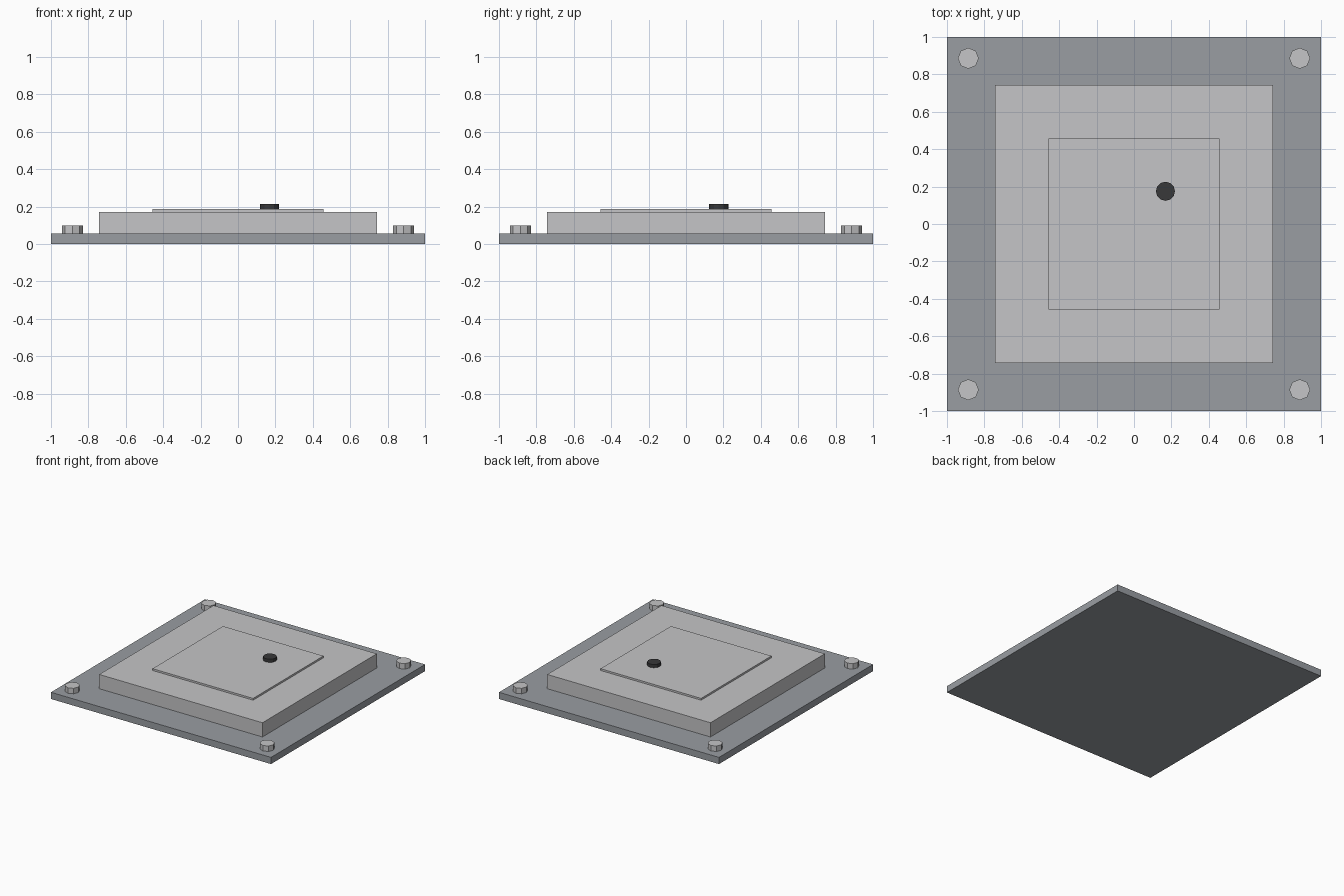
import bpy, bmesh
from mathutils import Matrix

cube = bpy.data.objects.get("Cube")
if cube:
    bpy.data.objects.remove(cube, do_unlink=True)


def material(name, rgb):
    m = bpy.data.materials.new(name)
    m.use_nodes = True
    colour = (*rgb, 1)
    m.diffuse_color = colour
    m.node_tree.nodes["Principled BSDF"].inputs["Base Color"].default_value = colour
    return m


def add_part(name, bm, mat):
    mesh = bpy.data.meshes.new(name)
    bm.to_mesh(mesh)
    bm.free()
    mesh.materials.append(mat)
    obj = bpy.data.objects.new(name, mesh)
    bpy.context.collection.objects.link(obj)


def slab(name, half, bottom, top, mat):
    """Square block centred on the origin."""
    bm = bmesh.new()
    place = Matrix.Translation((0, 0, (bottom + top) / 2))
    size = Matrix.Diagonal((half * 2, half * 2, top - bottom, 1))
    bmesh.ops.create_cube(bm, size=1, matrix=place @ size)
    add_part(name, bm, mat)


def disc(name, x, y, radius, bottom, top, sides, mat):
    """Upright flat-sided prism."""
    bm = bmesh.new()
    bmesh.ops.create_cone(bm, cap_ends=True, segments=sides, radius1=radius,
                          radius2=radius, depth=top - bottom,
                          matrix=Matrix.Translation((x, y, (bottom + top) / 2)))
    add_part(name, bm, mat)


steel = material("blue grey steel", (0.32, 0.34, 0.365))
light = material("light grey metal", (0.56, 0.56, 0.57))
black = material("black rubber", (0.04, 0.04, 0.042))

BASE, BODY, LID = 0.055, 0.172, 0.187

# Stacked plates
slab("base_plate", 1.0, 0, BASE, steel)
slab("raised_body", 0.742, BASE, BODY, light)
slab("lid_panel", 0.457, BODY, LID, light)

# Corner bolts
for side, sx in (("right", -1), ("left", 1)):
    for end, sy in (("front", -1), ("back", 1)):
        disc(f"bolt_{end}_{side}", sx * 0.886, sy * 0.886, 0.056,
             BASE, 0.1, 8, light)

# Off-centre knob
disc("knob", 0.168, 0.175, 0.051, LID, 0.214, 12, black)
